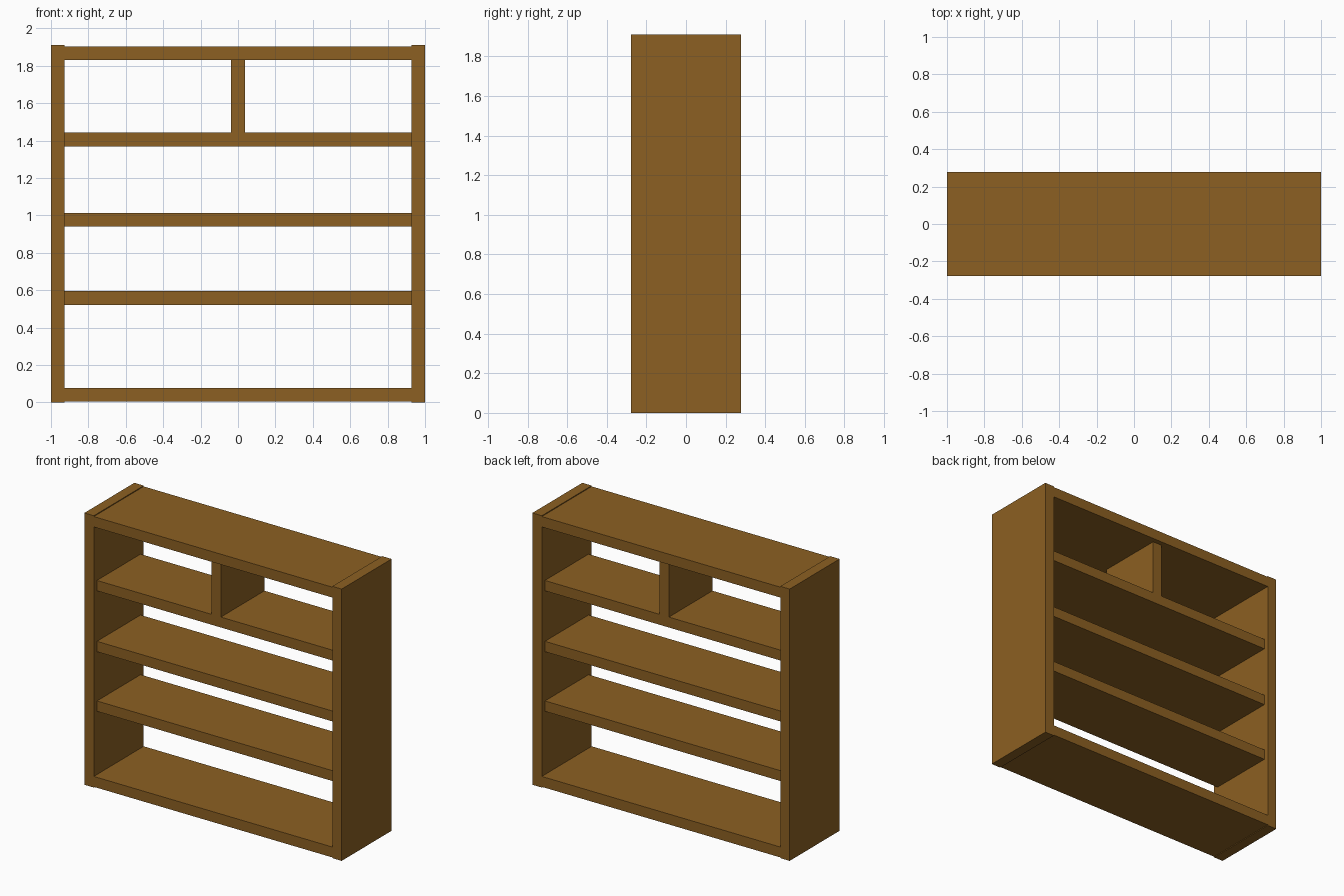
import bpy

if "Cube" in bpy.data.objects:
    bpy.data.objects.remove(bpy.data.objects["Cube"])

wood = bpy.data.materials.new("brown wood")
wood.diffuse_color = (0.262, 0.117, 0.016, 1)
wood.use_nodes = True
wood.node_tree.nodes["Principled BSDF"].inputs["Base Color"].default_value = wood.diffuse_color


def board(name, x, y, z):
    """Box from (min, max) ranges."""
    bpy.ops.mesh.primitive_cube_add(size=1, location=[(r[0] + r[1]) / 2 for r in (x, y, z)])
    ob = bpy.context.object
    ob.name = name
    ob.scale = [r[1] - r[0] for r in (x, y, z)]
    bpy.ops.object.transform_apply(location=False, rotation=False, scale=True)
    ob.data.materials.append(wood)


T = 0.073                    # board thickness
INNER = 1 - T                # inner face of the side panels
DEPTH = (-0.277, 0.277)
RECESSED = (-0.242, 0.242)   # shelves sit slightly back from both faces
SPAN = (-INNER, INNER)

# outer frame, with side panels slightly proud at top and bottom
board("left_side", (-1, -INNER), DEPTH, (0, 1.91))
board("right_side", (INNER, 1), DEPTH, (0, 1.91))
board("top_board", SPAN, DEPTH, (1.831, 1.904))
board("bottom_board", SPAN, DEPTH, (0.005, 0.078))

# inner shelves
for i, top in enumerate((0.595, 1.014, 1.442)):
    board(f"shelf_{i + 1}", SPAN, RECESSED, (top - T, top))

# divider of the top compartment
board("top_divider", (-T / 2, T / 2), RECESSED, (1.442, 1.831))
